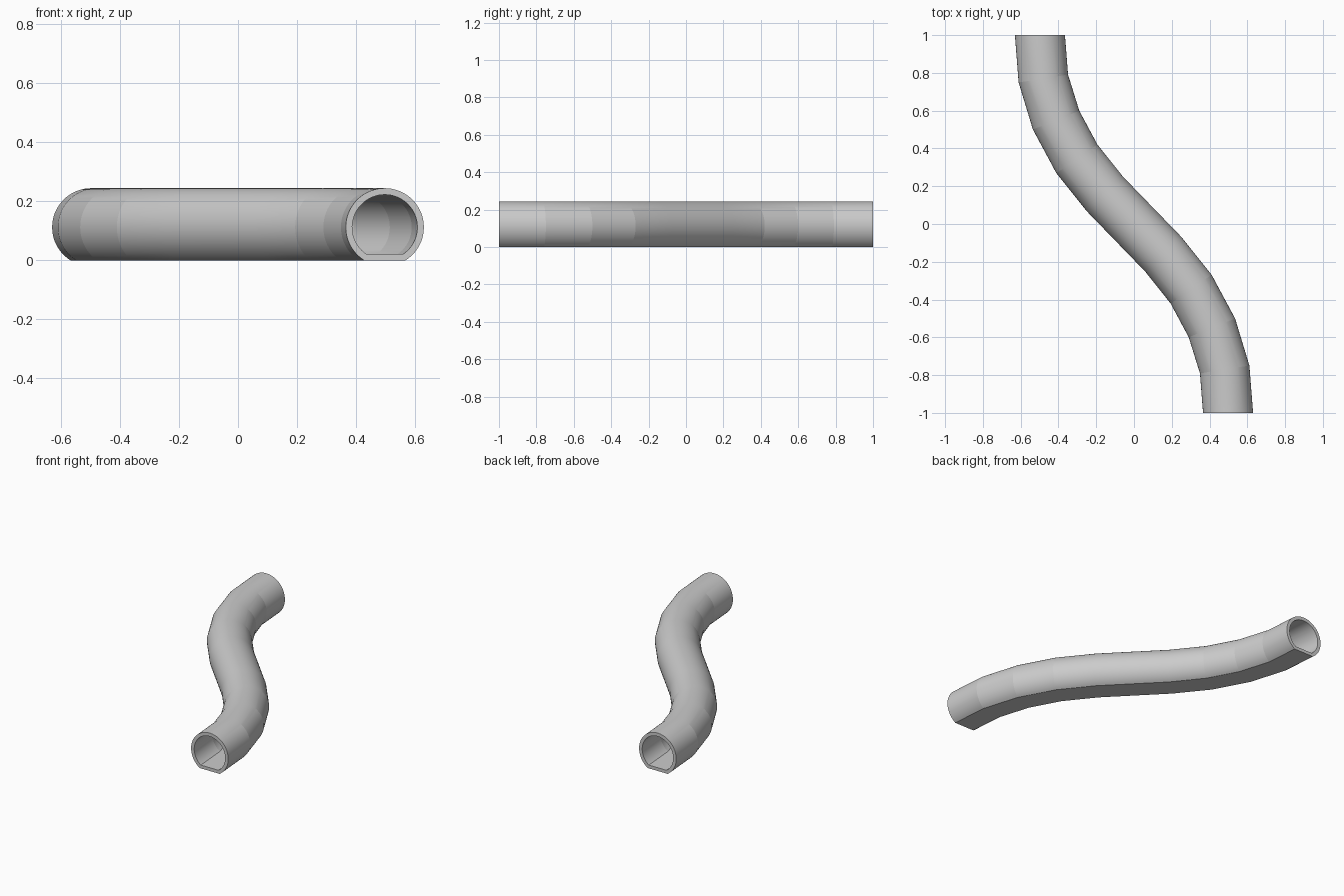
import bpy, bmesh, math

if "Cube" in bpy.data.objects:
    bpy.data.objects.remove(bpy.data.objects["Cube"])

# Half of the S-shaped centreline: x, y, and direction across the pipe
half = [(0.498, -1.0, 0), (0.48, -0.77, 9), (0.4125, -0.55, 22),
        (0.3025, -0.345, 35), (0.155, -0.16, 43.5)]
path = half + [(-x, -y, a) for x, y, a in reversed(half)]

CZ = 0.112   # height of the round section's centre
N = 56       # points around the arc


def section(radius, floor):
    """Circle with its bottom cut flat at the given height."""
    a = math.acos((CZ - floor) / radius)
    pts = []
    for i in range(N + 1):
        t = -math.pi / 2 + a + (2 * math.pi - 2 * a) * i / N
        pts.append((radius * math.cos(t), CZ + radius * math.sin(t)))
    return pts


bm = bmesh.new()


def rings(profile):
    return [[bm.verts.new((x + u * math.cos(math.radians(a)),
                           y - u * math.sin(math.radians(-a)) * -1 * -1, z))
             for u, z in profile] for x, y, a in path]


def bridge(r0, r1):
    n = len(r0)
    for i in range(n):
        j = (i + 1) % n
        bm.faces.new((r0[i], r0[j], r1[j], r1[i]))


# Outer wall, inner bore and end rims
outer = rings(section(0.1325, 0.0))
inner = rings(section(0.1105, 0.021))
for wall in (outer, inner):
    for r0, r1 in zip(wall, wall[1:]):
        bridge(r0, r1)
bridge(outer[0], inner[0])
bridge(outer[-1], inner[-1])
bmesh.ops.recalc_face_normals(bm, faces=bm.faces)

mesh = bpy.data.meshes.new("curved_pipe")
bm.to_mesh(mesh)
bm.free()
pipe = bpy.data.objects.new("curved_pipe", mesh)
bpy.context.collection.objects.link(pipe)

# Smooth around the pipe, creased at each bend
bpy.context.view_layer.objects.active = pipe
pipe.select_set(True)
bpy.ops.object.shade_smooth_by_angle(angle=math.radians(7))
